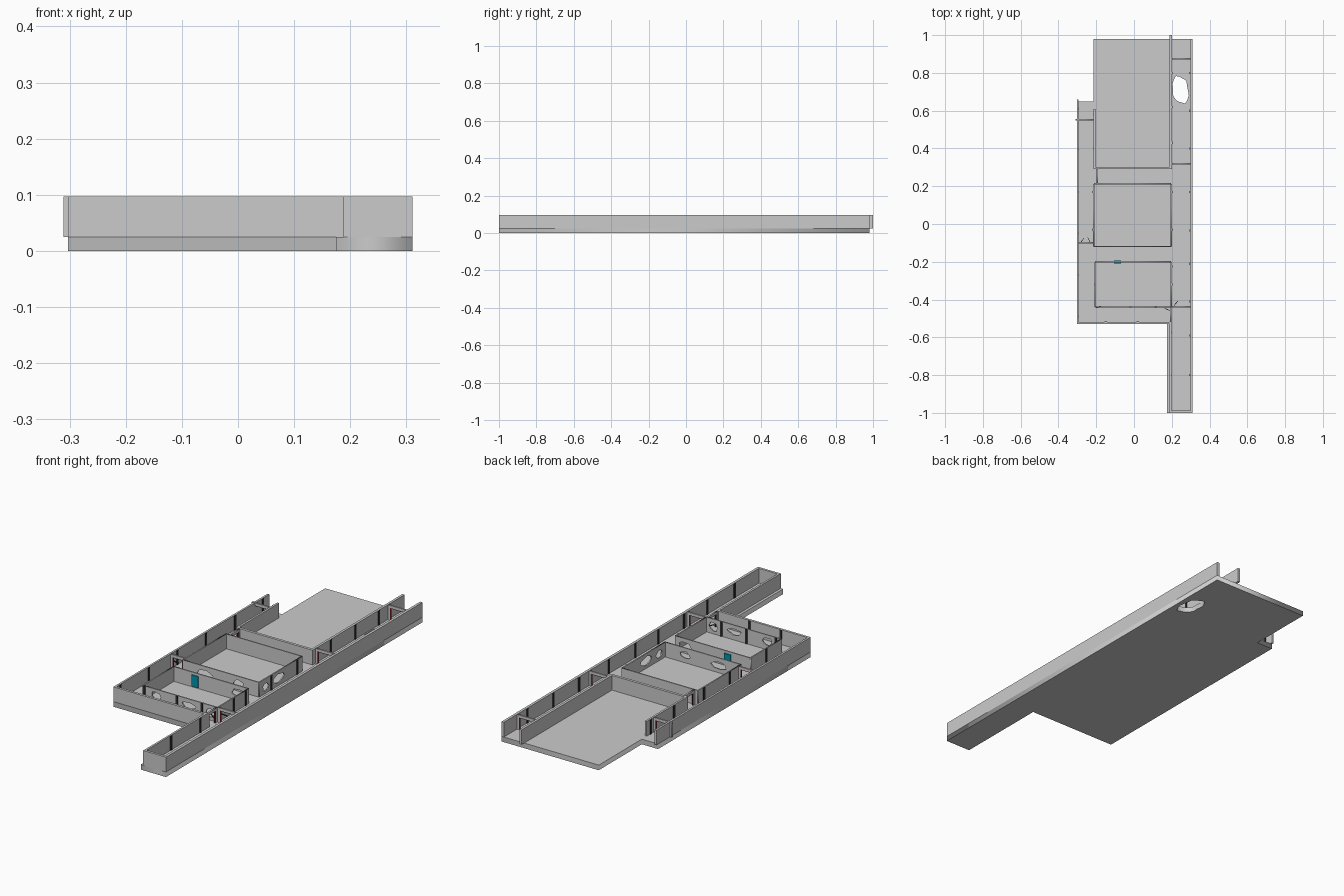
import bpy, math, random
from mathutils import Matrix, Vector

if "Cube" in bpy.data.objects:
    bpy.data.objects.remove(bpy.data.objects["Cube"])

random.seed(4)
FLOOR, TOP = 0.025, 0.097


def material(name, rgb):
    m = bpy.data.materials.new(name)
    m.diffuse_color = (*rgb, 1)
    m.use_nodes = True
    m.node_tree.nodes["Principled BSDF"].inputs["Base Color"].default_value = m.diffuse_color
    return m


BLACK = material("black_metal", (0.03, 0.03, 0.03))
RED = material("warning_red", (0.45, 0.05, 0.07))
TEAL = material("teal_screen", (0.0, 0.3, 0.42))


def blob(cx, cy, w, h, n=14):
    """Ragged closed outline for a blasted hole."""
    pts = []
    for i in range(n):
        a = 2 * math.pi * i / n
        r = random.uniform(0.75, 1.05)
        pts.append((cx + w / 2 * r * math.cos(a), cy + h / 2 * r * math.sin(a)))
    return pts


def plate(name, outlines, thick, matrix):
    """Flat filled profile with holes, extruded to a slab."""
    cu = bpy.data.curves.new(name, 'CURVE')
    cu.dimensions, cu.fill_mode, cu.extrude = '2D', 'BOTH', thick / 2
    for pts in outlines:
        sp = cu.splines.new('POLY')
        sp.points.add(len(pts) - 1)
        for p, (x, y) in zip(sp.points, pts):
            p.co = (x, y, 0, 1)
        sp.use_cyclic_u = True
    tmp = bpy.data.objects.new(name + "_profile", cu)
    bpy.context.collection.objects.link(tmp)
    dg = bpy.context.evaluated_depsgraph_get()
    me = bpy.data.meshes.new_from_object(tmp.evaluated_get(dg))
    bpy.data.objects.remove(tmp)
    ob = bpy.data.objects.new(name, me)
    bpy.context.collection.objects.link(ob)
    ob.matrix_world = matrix
    return ob


def box(name, x0, x1, y0, y1, z0=FLOOR, z1=TOP, mat=None):
    bpy.ops.mesh.primitive_cube_add(size=1, location=((x0 + x1) / 2, (y0 + y1) / 2, (z0 + z1) / 2))
    ob = bpy.context.object
    ob.name = name
    ob.scale = (x1 - x0, y1 - y0, z1 - z0)
    if mat:
        ob.data.materials.append(mat)
    return ob


def wall(name, a, b, thick, holes=()):
    """Upright panel along a centre line; holes = (distance, z, width, height)."""
    a, b = Vector((*a, 0)), Vector((*b, 0))
    d = (b - a).normalized()
    n = d.cross(Vector((0, 0, 1)))
    m = Matrix.Translation(a) @ Matrix((d, (0, 0, 1), n)).transposed().to_4x4()
    L = (b - a).length
    outs = [[(0, FLOOR), (L, FLOOR), (L, TOP), (0, TOP)]] + [blob(*h) for h in holes]
    return plate(name, outs, thick, m)


def doorway(name, a, b, thick=0.008):
    """Frame across a passage with red edge strips inside the opening."""
    a, b = Vector((*a, 0)), Vector((*b, 0))
    d = (b - a).normalized()
    n = d.cross(Vector((0, 0, 1)))
    m = Matrix.Translation(a) @ Matrix((d, (0, 0, 1), n)).transposed().to_4x4()
    L, j = (b - a).length, 0.013
    h = TOP - 0.012
    plate(name, [[(0, FLOOR), (j, FLOOR), (j, h), (L - j, h), (L - j, FLOOR),
                  (L, FLOOR), (L, TOP), (0, TOP)]], thick, m)
    e = j + 0.003
    strip = plate(name + "_red_strip", [[(j, FLOOR), (e, FLOOR), (e, h - .003), (L - e, h - .003),
                  (L - e, FLOOR), (L - j, FLOOR), (L - j, h), (j, h)]], thick * 0.8, m)
    strip.data.materials.append(RED)


# Floor slab with a collapsed hole
floor = [(0.175, -1), (0.311, -1), (0.311, 0.98), (-0.215, 0.98), (-0.215, 0.648),
         (-0.303, 0.648), (-0.303, -0.53), (0.175, -0.53)]
plate("floor", [floor, blob(0.246, 0.71, 0.095, 0.165, 18)], FLOOR,
      Matrix.Translation((0, 0, FLOOR / 2)))

# Outer corridor walls
box("right_outer_wall", 0.298, 0.311, -1, 0.98)
box("left_outer_wall", -0.303, -0.293, -0.53, 0.66)
box("south_end_wall", 0.198, 0.298, -1, -0.988)
box("south_corridor_inner_wall", 0.188, 0.198, -1, -0.515)
box("front_outer_wall", -0.293, 0.188, -0.53, -0.518)

# Large open room at the back
box("hall_front_wall", -0.215, 0.2, 0.29, 0.303)
box("hall_left_wall", -0.215, -0.205, 0.303, 0.61)
box("hall_right_wall", 0.188, 0.2, 0.303, 1.0)

# Damaged middle room
T = 0.006
wall("middle_room_left", (-0.213, -0.12), (-0.213, 0.213), T)
wall("middle_room_back", (-0.213, 0.213), (0.197, 0.213), T)
wall("middle_room_right", (0.197, -0.12), (0.197, 0.213), T,
     [(0.05, 0.055, 0.05, 0.04), (0.15, 0.06, 0.085, 0.045)])
wall("middle_room_front", (-0.213, -0.12), (0.197, -0.12), T,
     [(0.12, 0.06, 0.09, 0.04), (0.30, 0.062, 0.06, 0.035)])

# Damaged front room
wall("front_room_left", (-0.207, -0.44), (-0.207, -0.2), T)
wall("front_room_back", (-0.207, -0.2), (0.197, -0.2), T,
     [(0.35, 0.06, 0.075, 0.035)])
wall("front_room_right", (0.197, -0.44), (0.197, -0.2), T)
wall("front_room_front", (-0.207, -0.44), (0.197, -0.44), T,
     [(0.075, 0.065, 0.06, 0.04), (0.25, 0.065, 0.08, 0.035), (0.365, 0.06, 0.05, 0.045)])
box("wall_screen", -0.106, -0.07, -0.208, -0.192, 0.03, 0.085, TEAL)

# Door frames across the passages
doorway("left_rear_doorway", (-0.311, 0.553), (-0.213, 0.553))
doorway("left_middle_doorway", (-0.295, -0.1), (-0.213, -0.1))
doorway("right_rear_doorway", (0.198, 0.318), (0.3, 0.318))
doorway("right_end_doorway", (0.198, 0.875), (0.3, 0.875))
doorway("right_front_doorway", (0.198, -0.437), (0.3, -0.437))
doorway("cross_passage_doorway", (-0.195, 0.213), (-0.195, 0.292))
doorway("front_passage_doorway", (0.194, -0.518), (0.194, -0.44))

# Broken trim pieces hanging in three doorways
for x, y, ang in ((-0.275, -0.088, 0.9), (-0.238, -0.085, -1.1), (0.222, -0.42, 0.9), (0.175, -0.452, -0.4)):
    ob = box("broken_trim", x - 0.016, x + 0.016, y - 0.0015, y + 0.0015, 0.055, 0.06, BLACK)
    ob.rotation_euler = (0, 0.5, ang)

# Black wall ribs: (axis, wall face, positions)
W, P = 0.006, 0.003
ribs = [('y', -0.293, (-0.49, -0.27, -0.05, 0.17, 0.395, 0.61)),
        ('y', 0.298, (-0.80, -0.59, -0.41, -0.21, -0.035, 0.17, 0.40, 0.60, 0.80)),
        ('y', 0.198, (-0.80, -0.575)),
        ('y', 0.2, (0.43, 0.62, 0.80, -0.225, -0.32, -0.03, 0.17)),
        ('y', -0.216, (-0.03, 0.17)), ('y', -0.21, (-0.32,)),
        ('y', -0.215, (0.40, 0.58)),
        ('x', -0.443, (-0.195, -0.02, 0.115)), ('x', -0.437, (-0.18, -0.02, 0.115)),
        ('x', -0.518, (-0.15, 0.02))]
for axis, face, spots in ribs:
    for s in spots:
        u, v = (face - P, face + P), (s - W, s + W)
        (x0, x1), (y0, y1) = (u, v) if axis == 'y' else (v, u)
        box("wall_rib", x0, x1, y0, y1, FLOOR, TOP - 0.001, BLACK)
